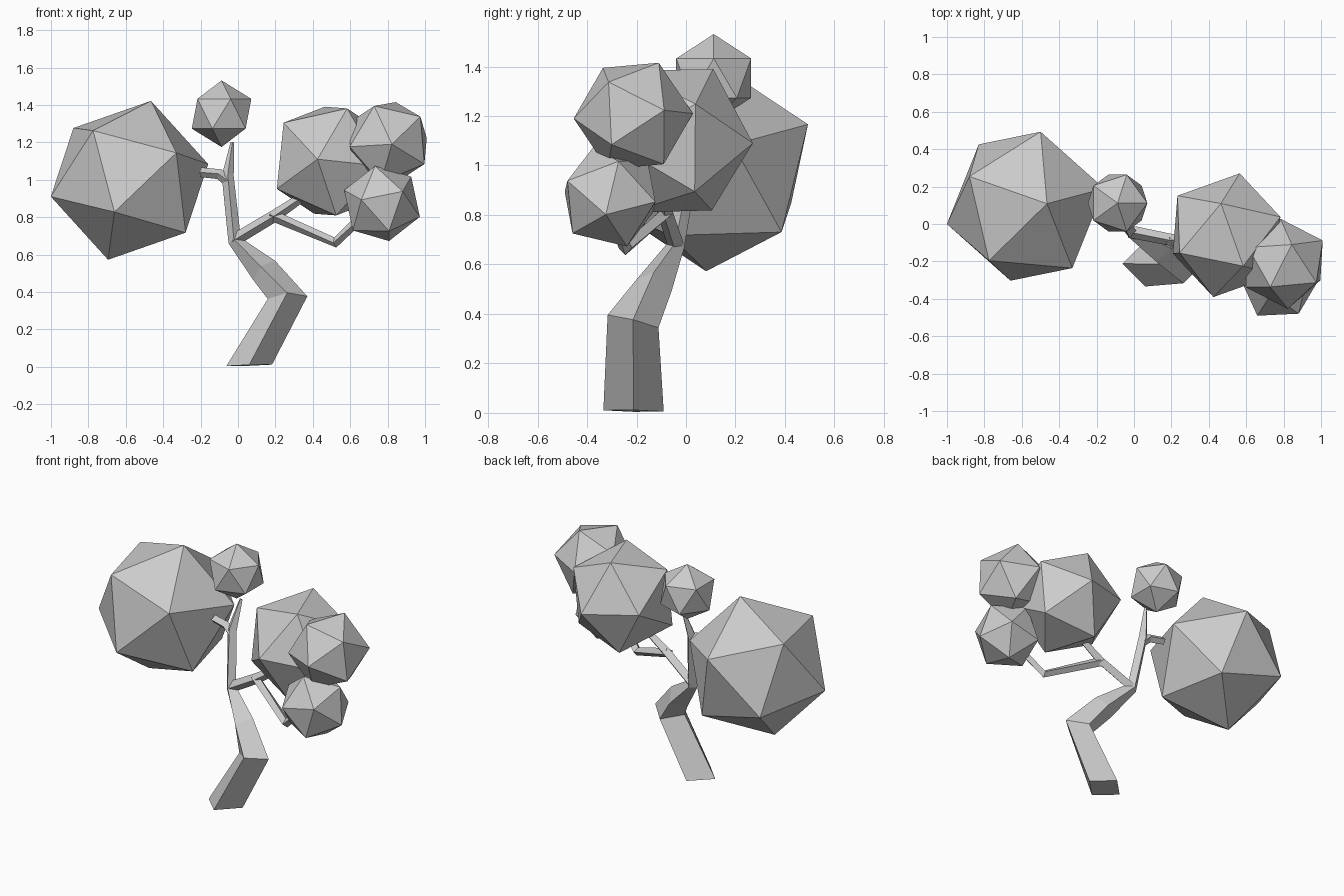
import bpy, bmesh
from mathutils import Vector, Matrix

if "Cube" in bpy.data.objects:
    bpy.data.objects.remove(bpy.data.objects["Cube"])


def finish(name, bm):
    bmesh.ops.recalc_face_normals(bm, faces=bm.faces)
    me = bpy.data.meshes.new(name)
    bm.to_mesh(me)
    bm.free()
    ob = bpy.data.objects.new(name, me)
    bpy.context.collection.objects.link(ob)
    return ob


def frame(a, b):
    # orthonormal axes from two neighbouring corner directions
    a = Vector(a).normalized()
    c = a.cross(Vector(b)).normalized()
    return Matrix((a, c.cross(a), c)).transposed()


def leaf_ball(name, centre, r, a, b):
    # icosahedron turned so two neighbouring corners point along a and b
    bm = bmesh.new()
    bmesh.ops.create_icosphere(bm, subdivisions=1, radius=r)
    bm.verts.ensure_lookup_table()
    v0 = bm.verts[0]
    v1 = v0.link_edges[0].other_vert(v0)
    rot = frame(a, b) @ frame(v0.co, v1.co).transposed()
    bmesh.ops.transform(bm, verts=bm.verts,
                        matrix=Matrix.Translation(centre) @ rot.to_4x4())
    finish(name, bm)


def limb(name, nodes, start=None):
    # four-sided tapered tube through (x, y, z, radius) nodes
    bm = bmesh.new()
    pts = [Vector(n[:3]) for n in nodes]
    rings = []
    for i, p in enumerate(pts):
        t = Vector((0, 0, 0))
        if i > 0:
            t += (p - pts[i - 1]).normalized()
        if i < len(pts) - 1:
            t += (pts[i + 1] - p).normalized()
        if i == 0 and start:
            t = Vector(start)
        t.normalize()
        u = Vector((0, 1, 0))
        u = (u - t * u.dot(t)).normalized()
        v = t.cross(u)
        r = nodes[i][3]
        rings.append([bm.verts.new(p + d * r) for d in (u, v, -u, -v)])
    for lo, hi in zip(rings, rings[1:]):
        for k in range(4):
            j = (k + 1) % 4
            bm.faces.new((lo[k], lo[j], hi[j], hi[k]))
    bm.faces.new(rings[0])
    bm.faces.new(rings[-1])
    finish(name, bm)


# Trunk running on into the upright branch
limb("trunk", [(0.06, -0.212, 0.008, 0.122), (0.265, -0.214, 0.37, 0.106),
               (0.14, -0.13, 0.515, 0.078), (-0.018, -0.042, 0.675, 0.036),
               (-0.055, 0.02, 1.02, 0.032), (-0.03, 0.075, 1.2, 0.01)],
     start=(-0.03, 0.02, 1))

# Side branches
limb("left_branch", [(-0.05, 0.015, 0.99, 0.03), (-0.1, 0.025, 1.03, 0.028),
                     (-0.2, 0.045, 1.04, 0.026)])
limb("right_branch", [(-0.025, -0.04, 0.675, 0.034), (0.2, -0.085, 0.81, 0.032),
                      (0.34, -0.09, 0.905, 0.025)])
limb("low_right_branch", [(0.18, -0.08, 0.81, 0.03), (0.52, -0.245, 0.665, 0.028),
                          (0.65, -0.29, 0.79, 0.025)])

# Foliage
leaf_ball("foliage_left", (-0.58, 0.095, 0.997), 0.44,
          (0.42, 0.095, 0.087), (0.12, 0.015, 0.423))
leaf_ball("foliage_top", (-0.088, 0.112, 1.353), 0.178,
          (0, 0, 1), (0.894, 0, 0.447))
leaf_ball("foliage_right", (0.495, -0.06, 1.1), 0.338,
          (0.07, 0.33, -0.01), (-0.03, 0.17, 0.29))
leaf_ball("foliage_upper_right", (0.803, -0.213, 1.2), 0.242,
          (0.02, -0.242, -0.01), (-0.075, -0.122, 0.195))
leaf_ball("foliage_lower_right", (0.77, -0.307, 0.873), 0.215,
          (-0.11, -0.182, 0.02), (0.113, -0.17, 0.065))
